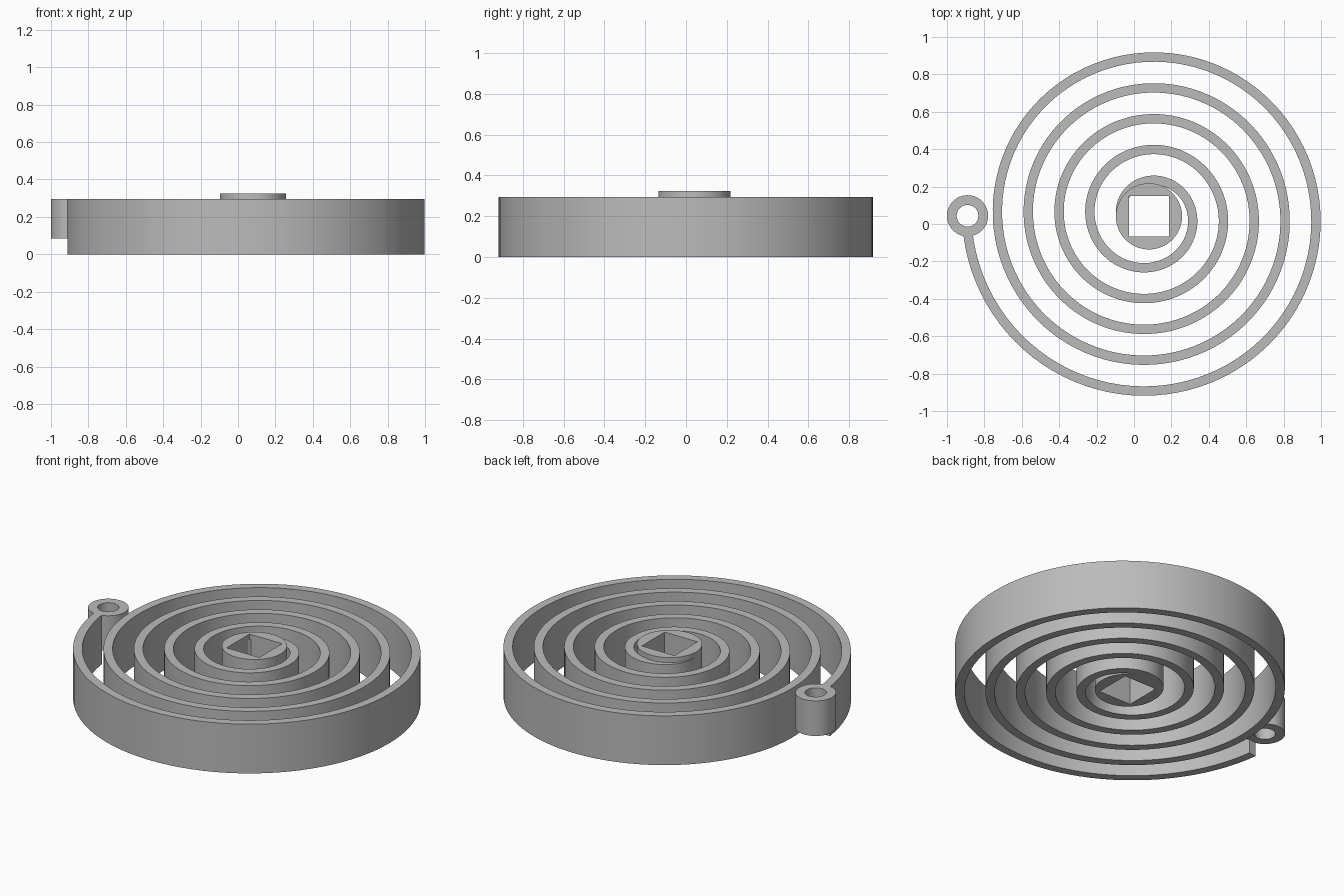
import bpy, bmesh, math

if "Cube" in bpy.data.objects:
    bpy.data.objects.remove(bpy.data.objects["Cube"], do_unlink=True)

GREY = (0.5, 0.5, 0.5, 1)
steel = bpy.data.materials.new("plain_grey")
steel.use_nodes = True
steel.diffuse_color = GREY
steel.node_tree.nodes["Principled BSDF"].inputs["Base Color"].default_value = GREY

CENTRE = (0.08, 0.041)
HEIGHT = 0.295


def polar(centre, radius, angle):
    return (centre[0] + radius * math.cos(angle), centre[1] + radius * math.sin(angle))


def wall(name, inner, outer, z0, z1, closed=True):
    """Solid wall between two matching outlines, listed counter-clockwise."""
    bm = bmesh.new()
    rows = [[bm.verts.new((x, y, z)) for x, y in line]
            for line, z in ((inner, z0), (outer, z0), (outer, z1), (inner, z1))]
    count = len(inner)
    for i in range(count if closed else count - 1):
        j = (i + 1) % count
        for a, b in zip(rows, rows[1:] + rows[:1]):
            bm.faces.new((a[i], a[j], b[j], b[i]))
    if not closed:
        for end in (0, -1):
            bm.faces.new([row[end] for row in rows])
    bmesh.ops.recalc_face_normals(bm, faces=bm.faces)
    mesh = bpy.data.meshes.new(name)
    bm.to_mesh(mesh)
    bm.free()
    mesh.materials.append(steel)
    obj = bpy.data.objects.new(name, mesh)
    bpy.context.collection.objects.link(obj)
    bpy.ops.object.select_all(action="DESELECT")
    obj.select_set(True)
    bpy.context.view_layer.objects.active = obj
    bpy.ops.object.shade_smooth_by_angle(angle=math.radians(30))
    return obj


# Spiral strip: five clockwise turns growing outward from the hub
PITCH, WIDTH, START = 0.165, 0.05, 0.175
TURNS = 5 - 5.8 / 360
STEPS = 480
inner, outer = [], []
for i in range(STEPS + 1):
    turn = TURNS * i / STEPS
    angle = math.pi - turn * math.tau
    radius = START + PITCH * turn
    inner.append(polar(CENTRE, radius - WIDTH, angle))
    outer.append(polar(CENTRE, radius, angle))
wall("spiral_strip", inner, outer, 0, HEIGHT, closed=False)

# Round hub with a square hole
SEGMENTS = 64
angles = [math.tau * i / SEGMENTS for i in range(SEGMENTS)]
HALF = 0.108
square = [polar(CENTRE, HALF / max(abs(math.cos(a)), abs(math.sin(a))), a) for a in angles]
circle = [polar(CENTRE, 0.177, a) for a in angles]
wall("hub", square, circle, 0, 0.325)

# Eyelet on the outer end of the strip
EYE = (-0.89, 0.044)
wall("end_eyelet", [polar(EYE, 0.058, a) for a in angles],
     [polar(EYE, 0.11, a) for a in angles], 0.085, HEIGHT)
